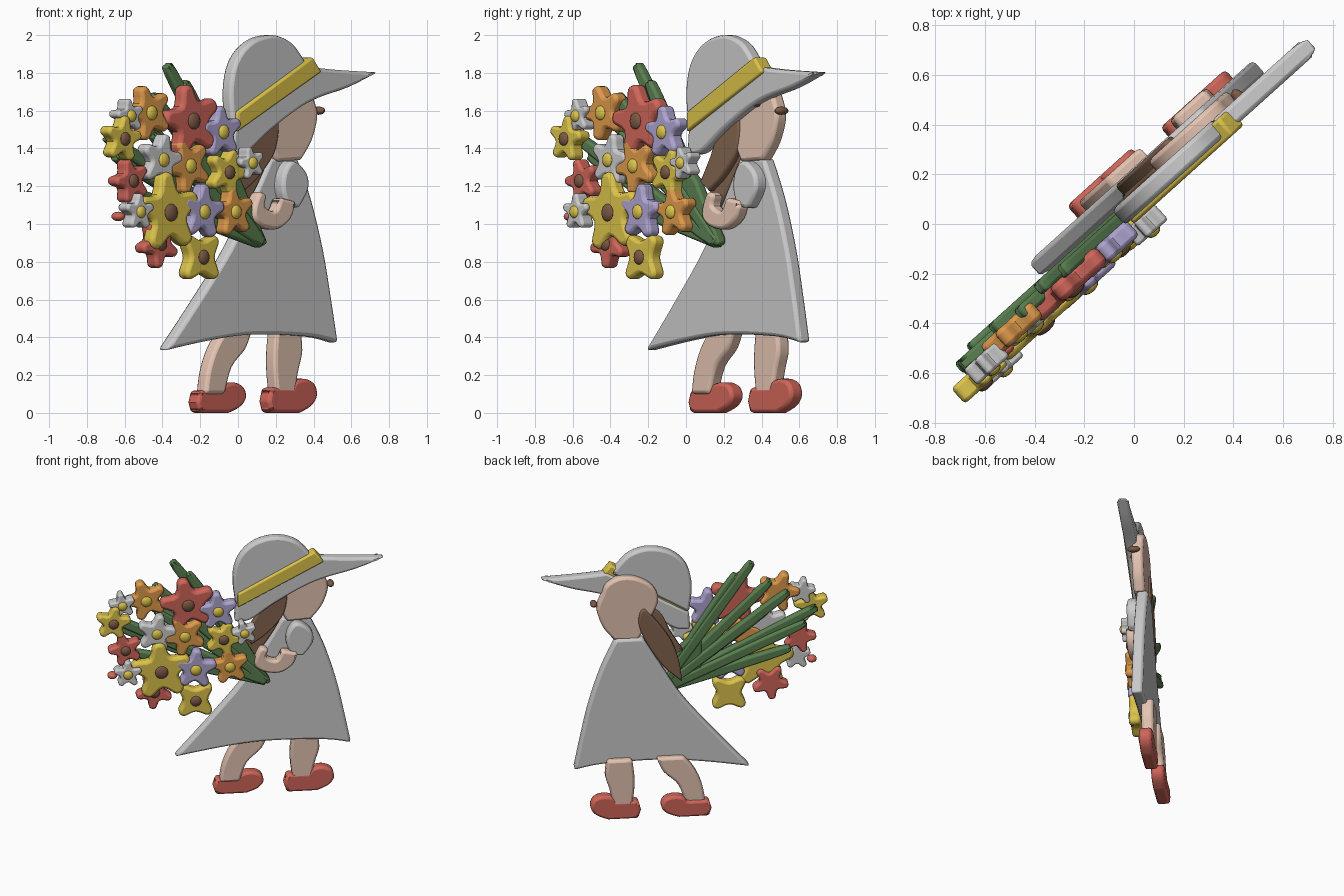
import bpy, bmesh
from math import radians, sin, cos, pi
from mathutils import Vector

if "Cube" in bpy.data.objects:
    bpy.data.objects.remove(bpy.data.objects["Cube"])

TURN = radians(42)   # the whole flat figure is turned about z


def mat(name, r, g, b):
    m = bpy.data.materials.new(name)
    m.diffuse_color = (r, g, b, 1)
    m.use_nodes = True
    m.node_tree.nodes["Principled BSDF"].inputs["Base Color"].default_value = m.diffuse_color
    return m


RED = mat("red", .62, .13, .1)
SKIN = mat("skin", .78, .55, .44)
BROWN = mat("brown", .2, .1, .06)
HAIR = mat("hair", .23, .13, .08)
YELLOW = mat("yellow", .72, .55, .07)
ORANGE = mat("orange", .73, .32, .07)
LILAC = mat("lilac", .42, .37, .62)
GREEN = mat("green", .1, .21, .08)
GREY = None


def curve(pts, steps=4):
    """Closed smooth outline; points with a third value stay sharp corners."""
    n, out = len(pts), []
    for i in range(n):
        p0, p1, p2, p3 = (pts[(i + k) % n] for k in (-1, 0, 1, 2))
        a, b = Vector(p1[:2]), Vector(p2[:2])
        z = a if len(p1) > 2 else Vector(p0[:2])
        w = b if len(p2) > 2 else Vector(p3[:2])
        for s in range(steps):
            t = s / steps
            out.append(.5 * (2 * a + (b - z) * t + (2 * z - 5 * a + 4 * b - w) * t * t
                             + (3 * a - z - 3 * b + w) * t ** 3))
    return out


def finish(bm, name, material):
    bmesh.ops.recalc_face_normals(bm, faces=bm.faces[:])
    me = bpy.data.meshes.new(name)
    bm.to_mesh(me)
    bm.free()
    ob = bpy.data.objects.new(name, me)
    bpy.context.collection.objects.link(ob)
    ob.rotation_euler.z = TURN
    if material:
        me.materials.append(material)
    bpy.ops.object.select_all(action='DESELECT')
    ob.select_set(True)
    bpy.context.view_layer.objects.active = ob
    bpy.ops.object.shade_smooth_by_angle(angle=radians(35))
    return ob


def slab(name, pts, back, front, material=GREY, bevel=.018, steps=4):
    """Extruded outline (along, up) between two depths, rounded at the rim."""
    bm = bmesh.new()
    ring = curve(pts, steps)
    f = bm.faces.new([bm.verts.new((p[0], -front, p[1])) for p in ring])
    ext = bmesh.ops.extrude_face_region(bm, geom=[f], use_keep_orig=True)
    vs = [g for g in ext["geom"] if isinstance(g, bmesh.types.BMVert)]
    bmesh.ops.translate(bm, verts=vs, vec=(0, front - back, 0))
    ob = finish(bm, name, material)
    m = ob.modifiers.new("round", 'BEVEL')
    m.width, m.segments, m.limit_method = bevel, 2, 'ANGLE'
    m.angle_limit = radians(50)
    m.use_clamp_overlap = False
    return ob


def blob(name, u, v, z, ru, rv, rz, material):
    bm = bmesh.new()
    bmesh.ops.create_uvsphere(bm, u_segments=14, v_segments=8, radius=1)
    for p in bm.verts:
        p.co = (u + p.co.x * ru, -v + p.co.y * rv, z + p.co.z * rz)
    return finish(bm, name, material)


S = 1  # marks a sharp corner

# Dress
slab("dress", [(.32, 1.35, S), (.51, 1.35, S), (.61, 1.13), (.695, .865), (.75, .62), (.8, .37, S),
               (.6, .405), (.2, .415), (-.1, .385), (-.428, .33, S), (-.19, .6), (.04, .88), (.21, 1.16)],
     -.17, -.09)

# Legs and shoes
slab("front_leg", [(.04, .45, S), (.23, .45, S), (.18, .34), (.08, .24), (.03, .1, S), (-.11, .1, S),
                   (-.09, .22), (-.04, .34)], -.215, -.13, SKIN)
slab("back_leg", [(.4, .45, S), (.57, .45, S), (.585, .33), (.555, .22), (.53, .1, S), (.4, .1, S),
                  (.385, .22), (.385, .33)], -.215, -.13, SKIN)
shoe = [(.02, 0, S), (0, .06, S), (.02, .13, S), (.17, .13, S), (.2, .165), (.27, .175), (.33, .15),
        (.35, .09), (.31, .035), (.23, 0, S)]
slab("front_shoe", [(p[0] - .152, p[1] * .92, *p[2:]) for p in shoe], -.235, -.145, RED)
slab("back_shoe", [(p[0] + .338, p[1] * 1.03, *p[2:]) for p in shoe], -.217, -.128, RED)

# Head, eyes and hair
slab("head", [(.35, 1.33, S), (.52, 1.34, S), (.59, 1.43), (.63, 1.53), (.635, 1.6), (.6, 1.69),
              (.57, 1.76), (.48, 1.81), (.36, 1.8), (.25, 1.73), (.21, 1.62), (.27, 1.48)],
     -.15, -.07, SKIN)
blob("eye_far", .655, -.09, 1.6, .025, .045, .022, BROWN)
blob("eye_near", .49, -.065, 1.64, .025, .03, .02, BROWN)
slab("hair_back", [(.32, 1.57), (.25, 1.5), (.13, 1.33), (.07, 1.17), (.045, 1.0, S), (.18, 1.13),
                   (.3, 1.32), (.35, 1.47)], -.165, -.1, HAIR, .012)
slab("hair_front", [(.34, 1.58), (.2, 1.52), (.12, 1.36), (.03, 1.21, S), (.09, 1.23), (.1, 1.17, S),
                    (.22, 1.26), (.33, 1.4)], -.115, -.06, HAIR, .012)

# Hat
slab("hat_crown", [(-.01, 1.5, S), (-.03, 1.7), (.01, 1.86), (.12, 1.965), (.27, 2.0), (.4, 1.965),
                   (.48, 1.89), (.53, 1.82, S)], -.1, -.02)
slab("hat_brim", [(-.02, 1.37, S), (-.01, 1.5, S), (.56, 1.83, S), (.75, 1.815), (1.025, 1.803, S),
                  (.82, 1.725), (.61, 1.67), (.46, 1.61), (.25, 1.49), (.09, 1.38)], -.1, -.02)
slab("hat_band", [(0, 1.487, S), (0, 1.593, S), (.535, 1.885, S), (.6, 1.805, S)],
     -.09, 0, YELLOW, .012, 1)

# Arm
slab("sleeve", [(.35, 1.26), (.4, 1.33), (.46, 1.32), (.52, 1.26), (.525, 1.18), (.46, 1.085, S),
                (.38, 1.09, S), (.345, 1.17)], -.11, -.02)
slab("forearm", [(.42, 1.12, S), (.385, 1.03), (.3, .975), (.2, .98), (.13, 1.02), (.12, 1.08),
                 (.16, 1.165), (.21, 1.15), (.2, 1.095), (.27, 1.07), (.31, 1.14, S)],
     -.08, 0, SKIN)

# Stems fanning out from the tied end
end = Vector((.2, .9))
tips = [(-.45, 1.84), (-.34, 1.75), (-.58, 1.68), (-.7, 1.6), (-.57, 1.48), (-.9, 1.46),
        (-.82, 1.36), (-.72, 1.17)]
for i, t in enumerate(tips):
    tip = Vector(t)
    d = (tip - end).normalized()
    n = Vector((-d.y, d.x))
    prof = [(end + n * .03, 1), (end - n * .03, 1), (end.lerp(tip, .5) - n * .036, 0),
            (tip - d * .05 - n * .03, 0), (tip, 0), (tip - d * .05 + n * .03, 0),
            (end.lerp(tip, .5) + n * .036, 0)]
    o = .012 * (i % 3)
    slab(f"stem_{i + 1}", [(p.x, p.y, S) if s else (p.x, p.y) for p, s in prof],
         -.09 + o, -.035 + o, GREEN, .014)
slab("stem_wrap", [(.21, .885, S), (.17, .895, S), (-.1, 1.02, S), (-.1, 1.37, S), (.05, 1.23, S),
                   (.235, .9, S)], -.08, -.02, GREEN, .014, 1)

# Flowers: along, depth of centre, height, radius, petals, turn, colour
flowers = [
    (-.352, .056, 1.545, .19, 5, 12, RED), (-.642, .045, 1.588, .145, 5, 20, ORANGE),
    (-.876, .095, 1.45, .12, 5, -8, YELLOW), (-.811, .072, 1.572, .09, 5, 10, GREY),
    (-.143, .06, 1.487, .135, 5, 5, LILAC), (-.569, .06, 1.339, .135, 5, -12, GREY),
    (-.374, .057, 1.307, .145, 5, 25, ORANGE), (-.105, .066, 1.273, .125, 5, -20, YELLOW),
    (.038, .09, 1.323, .085, 5, 15, GREY), (-.789, .065, 1.228, .115, 5, 18, RED),
    (-.777, .11, 1.064, .095, 5, 0, GREY), (-.541, .085, 1.06, .21, 5, 5, YELLOW),
    (-.302, .087, 1.064, .145, 5, -5, LILAC), (-.062, .068, 1.064, .13, 5, 8, ORANGE),
    (-.586, .061, .895, .125, 5, 30, RED), (-.301, .077, .824, .145, 4, 45, YELLOW)]
for i, (u, v, z, r, n, turn, col) in enumerate(flowers):
    star = []
    for k in range(n):
        a = pi / 2 + radians(turn) + 2 * pi * k / n
        for da, q in ((-.17, .98), (.17, .98), (pi / n, .6)):
            star.append((u + q * r * cos(a + da), z + q * r * sin(a + da)))
    slab(f"flower_{i + 1}", star, v - .095, v - .012, col, min(.022, r * .13))
    c = .022 + r * .12
    blob(f"flower_centre_{i + 1}", u, v - .015, z, c, .02, c,
         BROWN if col in (RED, YELLOW) else YELLOW)
blob("small_bud", -.88, .03, 1.04, .035, .04, .025, RED)
